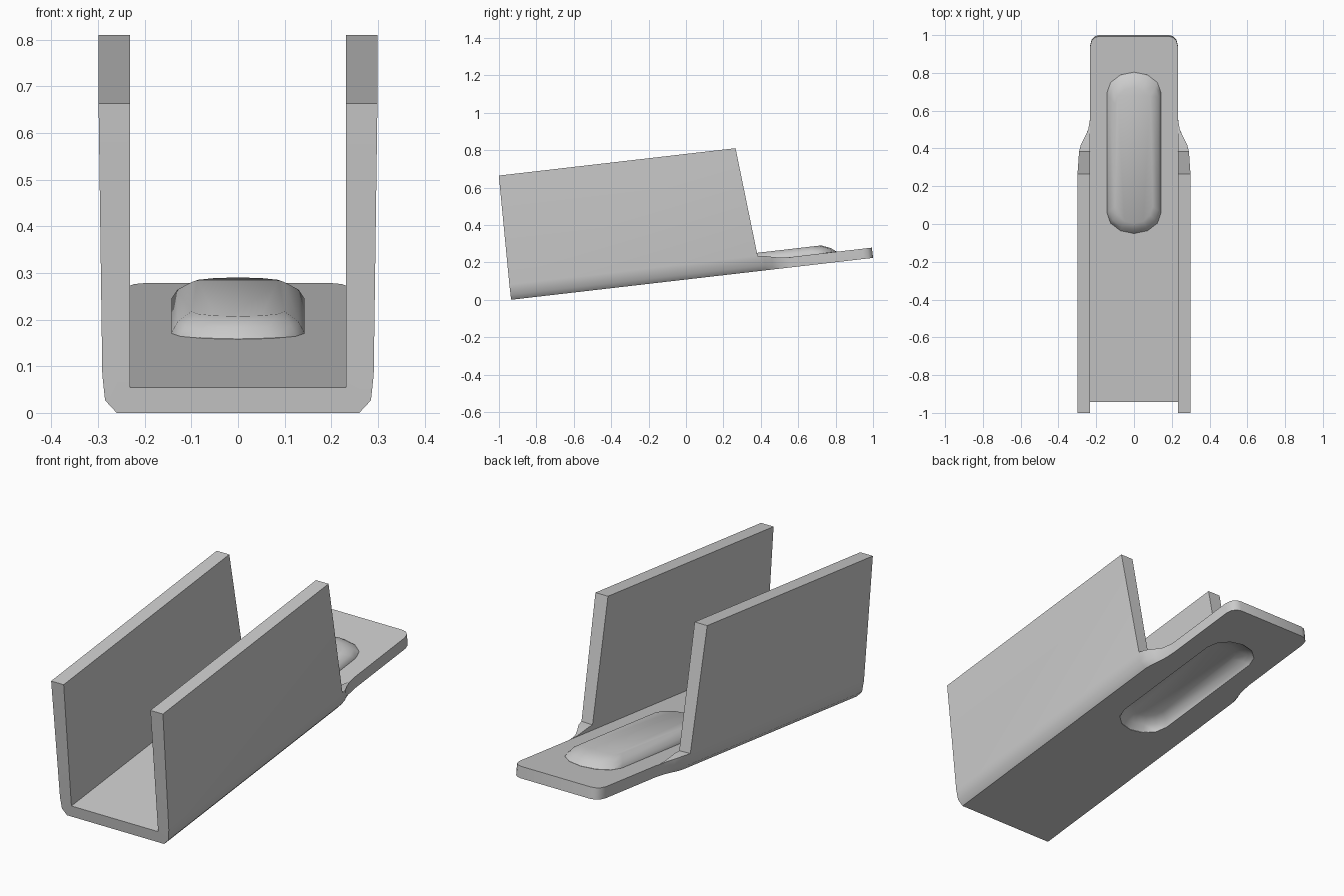
import bpy, bmesh, math

if "Cube" in bpy.data.objects:
    bpy.data.objects.remove(bpy.data.objects["Cube"])

TILT = math.radians(6.6)
C, S = math.cos(TILT), math.sin(TILT)


def place(x, u, w):
    """Local channel frame (u along, w up) to the tilted world frame."""
    return (x, -0.935 + u * C - w * S, u * S + w * C)


def finish(bm, name):
    bmesh.ops.remove_doubles(bm, verts=bm.verts, dist=1e-5)
    bmesh.ops.recalc_face_normals(bm, faces=bm.faces)
    me = bpy.data.meshes.new(name)
    bm.to_mesh(me)
    bm.free()
    ob = bpy.data.objects.new(name, me)
    bpy.context.collection.objects.link(ob)
    return ob


def loft(bm, rings):
    """Skin closed rings and cap both ends; returns vertex rings."""
    vr = [[bm.verts.new(place(*p)) for p in r] for r in rings]
    n = len(vr[0])
    for k, (a, b) in enumerate(zip(vr, vr[1:])):
        for i in range(n):
            j = (i + 1) % n
            # wall roots stay open where the side walls rise
            if bm_walls and k == 0 and i in WALL_EDGES:
                continue
            bm.faces.new((a[i], a[j], b[j], b[i]))
    bm.faces.new(vr[0])
    bm.faces.new(vr[-1])
    return vr


# Floor section: inner corner, wall root inside/outside, rounded bottom corner
full = [(.232, .055), (.232, .08), (.291, .082), (.285, .027), (.26, 0)]
tab = [(.232, .055), (.232, .0545), (.232, .054), (.232, .02), (.232, 0)]
WALL_EDGES = (1, 7)
bm_walls = True


def section(u, t, width=.232):
    half = [(a[0] + (b[0] - a[0]) * t - (.232 - width),
             a[1] + (b[1] - a[1]) * t) for a, b in zip(full, tab)]
    return [(x, u, w) for x, w in half] + [(-x, u, w) for x, w in reversed(half)]


# Channel floor, flared neck and round-cornered tab
stations = [(0, 0), (1.336, 0), (1.37, .15), (1.41, .5), (1.45, .82), (1.51, 1),
            (1.895, 1), (1.925, 1, .224), (1.942, 1, .207), (1.948, 1, .185)]
bm = bmesh.new()
rings = loft(bm, [section(*s) for s in stations])

# Side walls with raked rear edges
for edge in WALL_EDGES:
    a, b = rings[0][edge], rings[0][edge + 1]
    c, d = rings[1][edge + 1], rings[1][edge]
    low = [a, b, c, d]
    top = []
    for v, u in zip(low, (.011, .011, 1.285, 1.285)):
        x = math.copysign(.232 if abs(v.co.x) < .25 else .299, v.co.x)
        top.append(bm.verts.new(place(x, u, .667)))
    for i in range(4):
        j = (i + 1) % 4
        bm.faces.new((low[i], low[j], top[j], top[i]))
    bm.faces.new(top)
channel = finish(bm, "channel_bracket")
bm_walls = False


# Raised pill-shaped rib and the matching recess beneath it
def pill(half, u0, u1, w, end):
    pts = []
    for i in range(7):
        a = math.pi * i / 6
        pts.append((half * math.cos(a), u1 - end + end * math.sin(a), w))
    return pts + [(-x, u0 + u1 - u, w) for x, u, w in pts]


def rib_solid(name, levels):
    b = bmesh.new()
    loft(b, [pill(*lv) for lv in levels])
    return finish(b, name)


rib = rib_solid("rib", [(.143, .897, 1.757, .03, .11), (.143, .897, 1.757, .056, .11),
                        (.13, .918, 1.73, .078, .105), (.1, .955, 1.68, .098, .09)])
recess = rib_solid("recess", [(.128, .915, 1.74, -.03, .11), (.128, .915, 1.74, .002, .11),
                              (.112, .94, 1.705, .03, .1), (.08, .98, 1.65, .05, .08)])

bpy.context.view_layer.objects.active = channel
channel.select_set(True)
for tool, op in ((rib, 'UNION'), (recess, 'DIFFERENCE')):
    tool.hide_render = True
    mod = channel.modifiers.new(op, 'BOOLEAN')
    mod.operation = op
    mod.solver = 'EXACT'
    mod.object = tool
    bpy.ops.object.modifier_apply(modifier=mod.name)
    bpy.data.objects.remove(tool)

bpy.ops.object.shade_smooth_by_angle(angle=math.radians(40))
